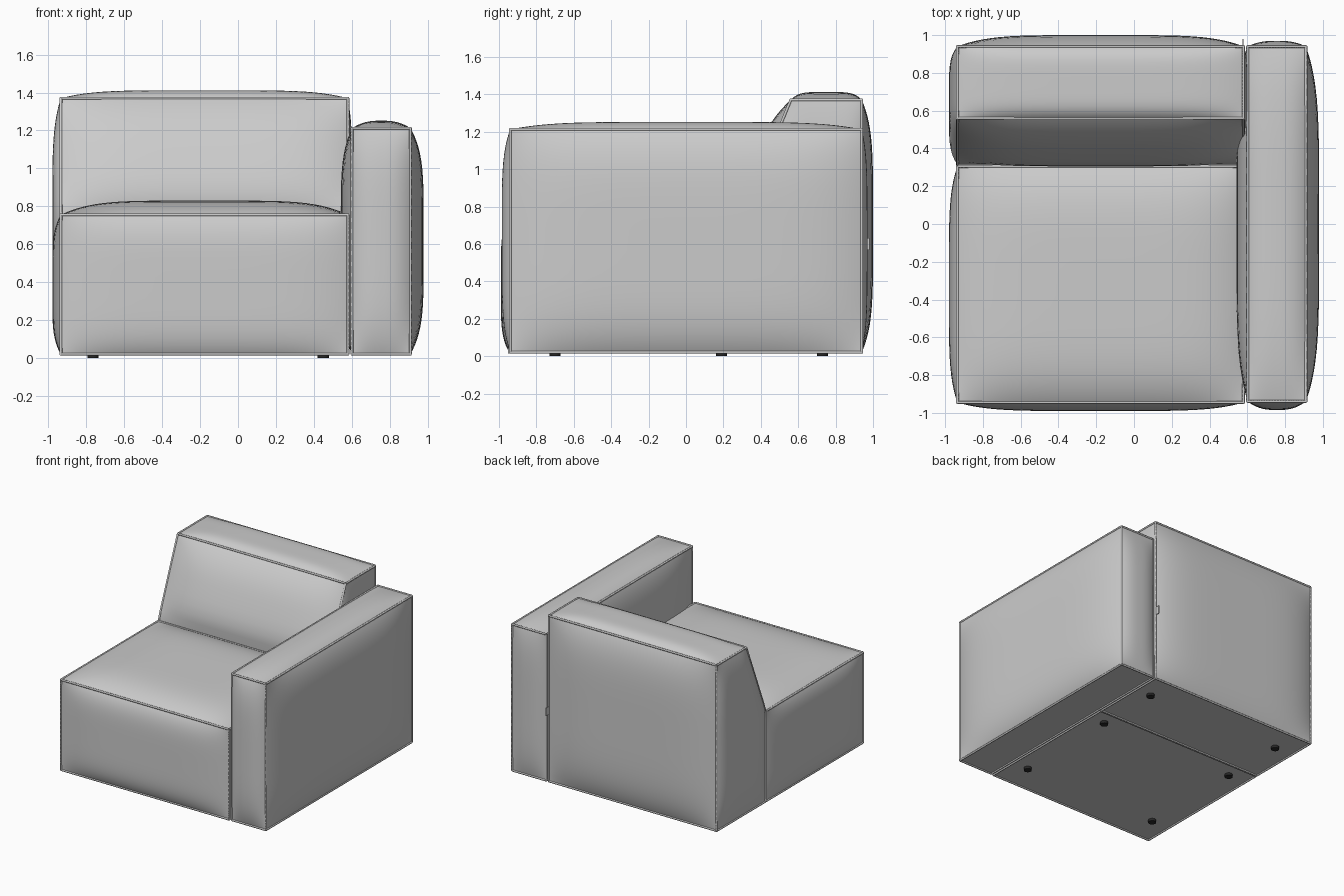
import bpy, bmesh, math
from mathutils import Vector

if "Cube" in bpy.data.objects:
    bpy.data.objects.remove(bpy.data.objects["Cube"])

CUTS = 31


def lerp(a, b, t):
    return a + (b - a) * (t + 1) / 2


def make_mapper(ranges, bulge, front=None):
    """Map a point of the -1..1 cube surface onto a stuffed block.
    bulge holds (low side, high side) per axis; front is an optional
    (kink height, top y) pair giving a front face that leans back."""
    power = [5 if hi - lo > 0.5 else 2.6 for lo, hi in ranges]

    def puff(axis, t):
        return max(0.0, 1 - abs(t) ** power[axis])

    def place(co):
        # pack the mesh rows towards the seams, where it curves most
        s = [math.sin(max(-1, min(1, c)) * math.pi / 2) for c in co]
        p = Vector([lerp(*ranges[a], s[a]) for a in range(3)])
        lean = None
        if front:
            kink, top_y = front
            lean = max(0.0, (p.z - kink) / (ranges[2][1] - kink))
            y0 = ranges[1][0] + (top_y - ranges[1][0]) * lean
            p.y = lerp(y0, ranges[1][1], s[1])
        for a in range(3):
            if abs(co[a]) < 0.9999:
                continue
            b, c = [k for k in range(3) if k != a]
            amount = puff(b, s[b]) * puff(c, s[c])
            if front and a == 1 and co[1] < 0:
                # only the leaning part of the front is padded
                amount = puff(0, s[0]) * (1 - abs(2 * lean - 1) ** 3) if lean > 0 else 0
            p[a] += (-bulge[a][0] if co[a] < 0 else bulge[a][1]) * amount
        return p
    return place


def stuffed_block(name, ranges, bulge, front=None):
    place = make_mapper(ranges, bulge, front)
    # padded body
    bm = bmesh.new()
    bmesh.ops.create_cube(bm, size=2)
    bmesh.ops.subdivide_edges(bm, edges=bm.edges[:], cuts=CUTS, use_grid_fill=True)
    for v in bm.verts:
        v.co = place(v.co)
    bmesh.ops.recalc_face_normals(bm, faces=bm.faces[:])
    mesh = bpy.data.meshes.new(name)
    bm.to_mesh(mesh)
    bm.free()
    body = bpy.data.objects.new(name, mesh)
    bpy.context.collection.objects.link(body)
    bpy.ops.object.select_all(action='DESELECT')
    body.select_set(True)
    bpy.context.view_layer.objects.active = body
    bpy.ops.object.shade_smooth_by_angle(angle=math.radians(35))

    # piping along the twelve seams
    curve = bpy.data.curves.new(name + "_piping", 'CURVE')
    curve.dimensions = '3D'
    curve.bevel_depth = 0.008
    curve.bevel_resolution = 1
    curve.use_fill_caps = True
    for axis in range(3):
        b, c = [k for k in range(3) if k != axis]
        for sb in (-1, 1):
            for sc in (-1, 1):
                spline = curve.splines.new('POLY')
                spline.points.add(CUTS + 1)
                for i, pt in enumerate(spline.points):
                    co = [0, 0, 0]
                    co[axis], co[b], co[c] = -1 + 2 * i / (CUTS + 1), sb, sc
                    pt.co = (*place(co), 1)
    bpy.context.collection.objects.link(bpy.data.objects.new(name + "_piping", curve))


# seat, backrest and armrest
stuffed_block("seat", [(-0.935, 0.58), (-0.945, 0.305), (0.02, 0.755)],
              [(0.045, 0.0), (0.045, 0.0), (0.0, 0.075)])
stuffed_block("backrest", [(-0.935, 0.58), (0.315, 0.94), (0.02, 1.37)],
              [(0.045, 0.025), (0.07, 0.06), (0.0, 0.042)], front=(0.77, 0.56))
stuffed_block("armrest", [(0.602, 0.91), (-0.94, 0.94), (0.02, 1.212)],
              [(0.06, 0.07), (0.045, 0.03), (0.0, 0.04)])

# small dark feet under seat and backrest
dark = bpy.data.materials.new("dark_plastic")
dark.diffuse_color = (0.02, 0.02, 0.02, 1)
dark.use_nodes = True
dark.node_tree.nodes["Principled BSDF"].inputs["Base Color"].default_value = dark.diffuse_color
for x in (-0.765, 0.45):
    for y in (-0.70, 0.19, 0.73):
        bpy.ops.mesh.primitive_cylinder_add(vertices=24, radius=0.03, depth=0.03,
                                            location=(x, y, 0.015))
        foot = bpy.context.object
        foot.name = "foot"
        foot.data.materials.append(dark)
        bpy.ops.object.shade_smooth_by_angle(angle=math.radians(35))

# fabric tab in the rear seam
bpy.ops.mesh.primitive_cube_add(size=1, location=(0.578, 0.96, 0.60))
tab = bpy.context.object
tab.name = "fabric_tab"
tab.scale = (0.006, 0.04, 0.065)
